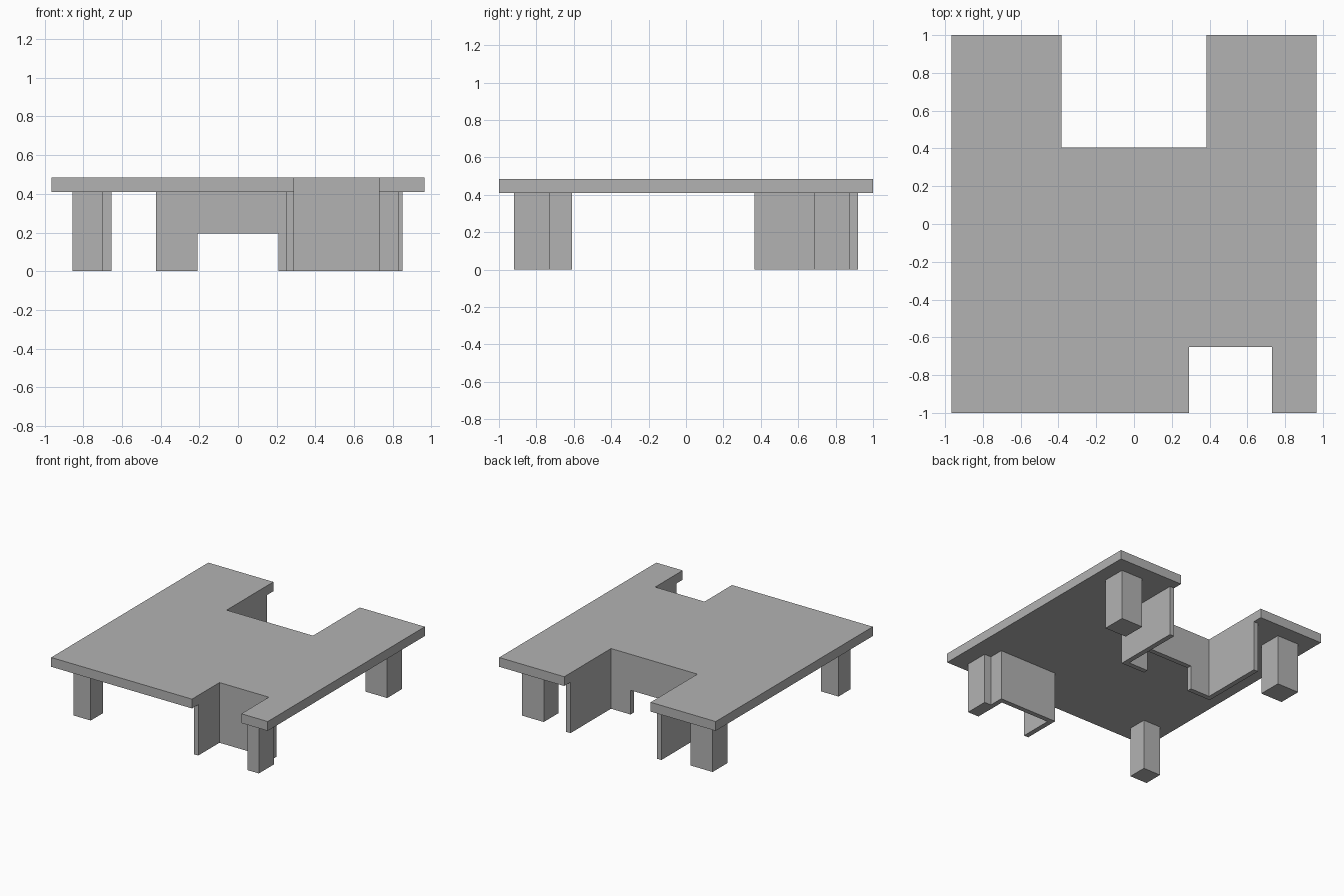
import bpy
import bmesh

if "Cube" in bpy.data.objects:
    bpy.data.objects.remove(bpy.data.objects["Cube"], do_unlink=True)

GREY = (0.45, 0.45, 0.45, 1)
grey = bpy.data.materials.new("mid grey")
grey.use_nodes = True
grey.diffuse_color = GREY
grey.node_tree.nodes["Principled BSDF"].inputs["Base Color"].default_value = GREY

DECK_BOTTOM, DECK_TOP = 0.41, 0.485
WALL = 0.04
HALF_X = 0.965


def prism(name, outline, z0, z1):
    """Extrude a flat outline from z0 up to z1."""
    bm = bmesh.new()
    face = bm.faces.new([bm.verts.new((x, y, z0)) for x, y in outline])
    top = bmesh.ops.extrude_face_region(bm, geom=[face])["geom"]
    verts = [g for g in top if isinstance(g, bmesh.types.BMVert)]
    bmesh.ops.translate(bm, vec=(0, 0, z1 - z0), verts=verts)
    bmesh.ops.recalc_face_normals(bm, faces=bm.faces)
    mesh = bpy.data.meshes.new(name)
    bm.to_mesh(mesh)
    bm.free()
    mesh.materials.append(grey)
    obj = bpy.data.objects.new(name, mesh)
    bpy.context.collection.objects.link(obj)
    return obj


def block(name, x0, x1, y0, y1, z0=0, z1=DECK_BOTTOM):
    return prism(name, [(x0, y0), (x1, y0), (x1, y1), (x0, y1)], z0, z1)


# Deck with a wide notch at the back and a small one at the front
BACK_X, BACK_Y = 0.385, 0.405
FRONT_X0, FRONT_X1, FRONT_Y = 0.29, 0.73, -0.65
prism("deck", [
    (-HALF_X, -1), (FRONT_X0, -1), (FRONT_X0, FRONT_Y), (FRONT_X1, FRONT_Y),
    (FRONT_X1, -1), (HALF_X, -1), (HALF_X, 1), (BACK_X, 1),
    (BACK_X, BACK_Y), (-BACK_X, BACK_Y), (-BACK_X, 1), (-HALF_X, 1),
], DECK_BOTTOM, DECK_TOP)

# Back notch walls: an L on each side, joined by a header over the opening
OPEN_X, OPEN_Z, WALL_END = 0.21, 0.195, 0.92
for side, s in (("left", 1), ("right", -1)):
    prism(f"back_wall_{side}", [(s * x, y) for x, y in (
        (OPEN_X, BACK_Y - WALL), (BACK_X + WALL, BACK_Y - WALL),
        (BACK_X + WALL, WALL_END), (BACK_X, WALL_END),
        (BACK_X, BACK_Y), (OPEN_X, BACK_Y))], 0, DECK_BOTTOM)
    block(f"back_leg_{side}", *sorted((s * 0.655, s * 0.85)), 0.685, 0.875)
block("back_wall_header", -OPEN_X, OPEN_X, BACK_Y - WALL, BACK_Y, OPEN_Z)

# Front notch walls in a U
prism("front_notch_wall", [
    (FRONT_X0 - WALL, -WALL_END), (FRONT_X0, -WALL_END),
    (FRONT_X0, FRONT_Y), (FRONT_X1, FRONT_Y),
    (FRONT_X1, -WALL_END), (FRONT_X1 + WALL, -WALL_END),
    (FRONT_X1 + WALL, FRONT_Y + WALL), (FRONT_X0 - WALL, FRONT_Y + WALL),
], 0, DECK_BOTTOM)

# Front legs
block("front_leg_right", -0.855, -0.70, -0.875, -0.72)
block("front_leg_left", FRONT_X1 + WALL, 0.83, -WALL_END, -0.73)
